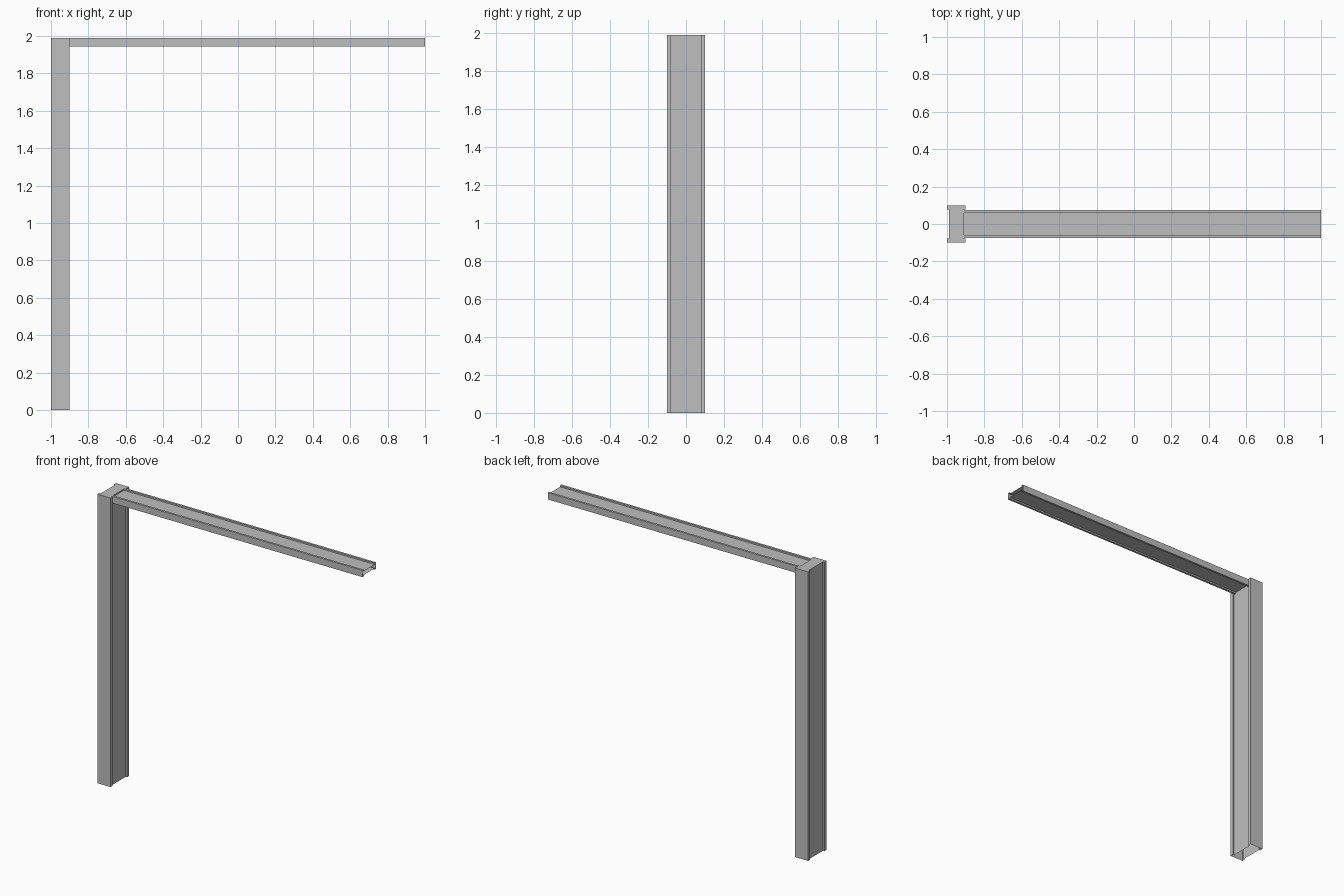
import bpy
import bmesh
from mathutils import Matrix, Vector

default_cube = bpy.data.objects.get("Cube")
if default_cube:
    bpy.data.objects.remove(default_cube, do_unlink=True)

# Single plain steel colour
steel = bpy.data.materials.new("light_grey_steel")
steel.use_nodes = True
GREY = (0.52, 0.52, 0.52, 1)
steel.diffuse_color = GREY
steel.node_tree.nodes["Principled BSDF"].inputs["Base Color"].default_value = GREY


def section(depth, width, flange, recess):
    """Closed outline of a hollow section: two proud flanges joined by recessed webs."""
    d, w = depth / 2, width / 2
    quarter = [(d - recess, w - flange), (d, w - flange), (d, w)]
    half = quarter + [(-u, v) for u, v in reversed(quarter)]
    return half + [(-u, -v) for u, v in half]


def extrude_section(name, outline, length, matrix, cap_end=False):
    """Sweep an outline along local z into an open tube, optionally closing the far end."""
    bm = bmesh.new()
    start = [bm.verts.new((u, v, 0)) for u, v in outline]
    end = [bm.verts.new((u, v, length)) for u, v in outline]
    n = len(outline)
    for i in range(n):
        j = (i + 1) % n
        bm.faces.new((start[i], start[j], end[j], end[i]))
    if cap_end:
        bm.faces.new(end)
    bm.transform(matrix)
    mesh = bpy.data.meshes.new(name)
    bm.to_mesh(mesh)
    bm.free()
    mesh.materials.append(steel)
    obj = bpy.data.objects.new(name, mesh)
    bpy.context.collection.objects.link(obj)
    return obj


HEIGHT = 1.99
RECESS = 0.01

# Upright post, open at the foot and closed on top
post_depth = 0.1
post_x = -1 + post_depth / 2
extrude_section("post", section(post_depth, 0.2, 0.022, RECESS), HEIGHT,
                Matrix.Translation((post_x, 0, 0)), cap_end=True)

# Horizontal arm, butting against the post web and open at the free end
arm_depth = 0.046
arm_start = post_x + post_depth / 2 - RECESS
turn = Matrix((Vector((0, 0, 1, 0)), Vector((0, 1, 0, 0)),
               Vector((-1, 0, 0, 0)), Vector((0, 0, 0, 1))))
extrude_section("arm", section(arm_depth, 0.148, 0.015, RECESS), 1 - arm_start,
                Matrix.Translation((arm_start, 0, HEIGHT - arm_depth / 2)) @ turn)
